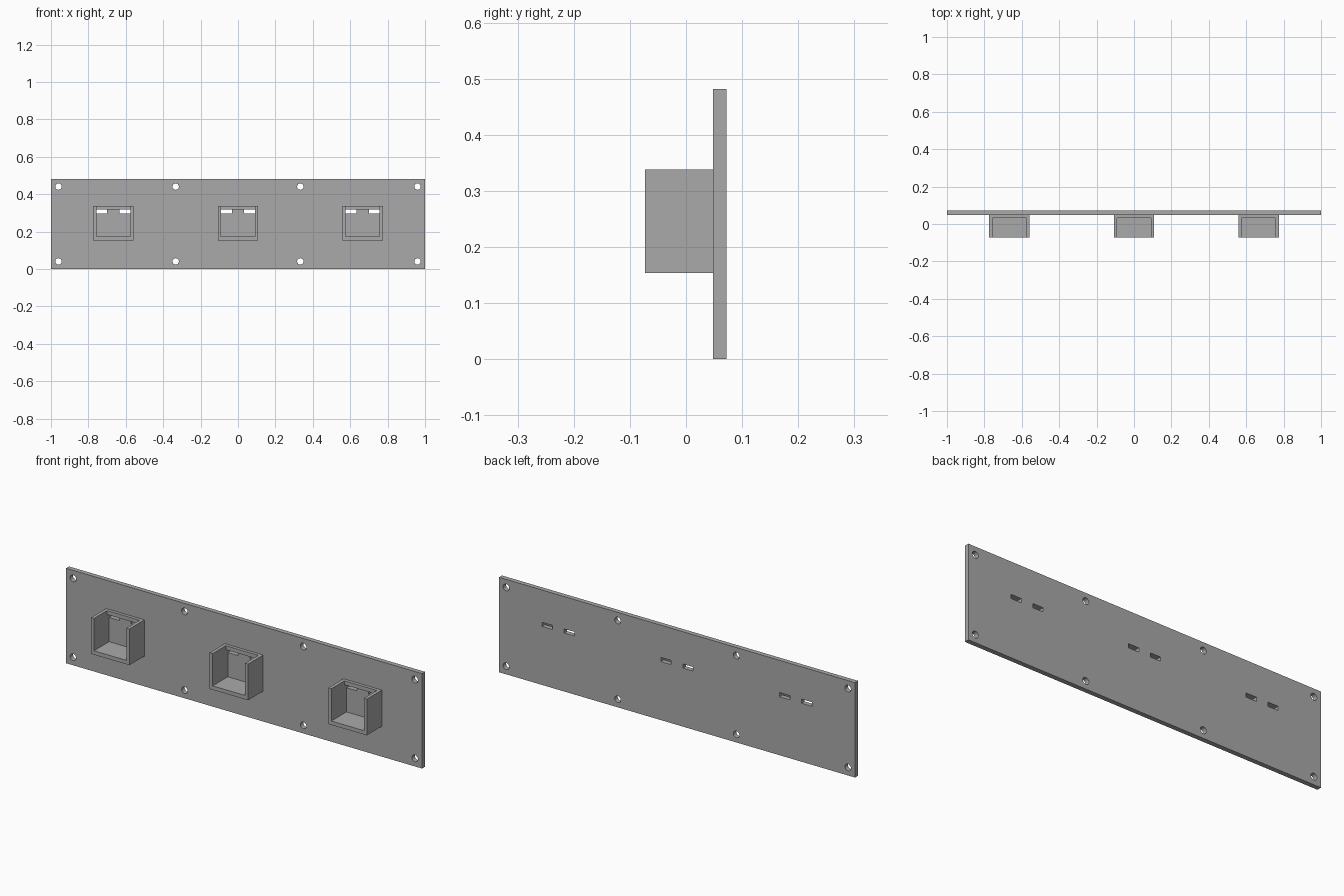
import bpy
import bmesh
import math
from mathutils import Matrix, Vector

cube = bpy.data.objects.get("Cube")
if cube:
    bpy.data.objects.remove(cube, do_unlink=True)

# Material
grey = bpy.data.materials.new("plain_grey")
grey.use_nodes = True
COLOUR = (0.4, 0.4, 0.4, 1)
grey.diffuse_color = COLOUR
grey.node_tree.nodes["Principled BSDF"].inputs["Base Color"].default_value = COLOUR

# Main dimensions
HEIGHT = 0.482
PLATE_FRONT, PLATE_BACK = 0.048, 0.072
BOX_FRONT = -0.073
BOX_BOTTOM, BOX_TOP = 0.154, 0.338
OUTER, INNER = 0.108, 0.091
BOARD = 0.02
CENTRES = (-2 / 3, 0, 2 / 3)


def rectangle(x0, x1, z0, z1):
    return [(x0, z0), (x1, z0), (x1, z1), (x0, z1)]


def circle(x, z, radius, sides=32):
    angles = [math.tau * i / sides for i in range(sides)]
    return [(x + radius * math.cos(a), z + radius * math.sin(a)) for a in angles]


def box(name, x0, x1, y0, y1, z0, z1):
    bm = bmesh.new()
    low, high = Vector((x0, y0, z0)), Vector((x1, y1, z1))
    matrix = Matrix.Translation((low + high) / 2) @ Matrix.Diagonal((*(high - low), 1))
    bmesh.ops.create_cube(bm, size=1, matrix=matrix)
    mesh = bpy.data.meshes.new(name)
    bm.to_mesh(mesh)
    bm.free()
    mesh.materials.append(grey)
    obj = bpy.data.objects.new(name, mesh)
    bpy.context.collection.objects.link(obj)


# Back plate: outline with screw holes and slot pairs, extruded
outlines = [rectangle(-1, 1, 0, HEIGHT)]
for x in (-0.96, -1 / 3, 1 / 3, 0.96):
    for z in (0.041, HEIGHT - 0.041):
        outlines.append(circle(x, z, 0.017))
for c in CENTRES:
    for a, b in ((-INNER, -0.033), (0.033, INNER)):
        outlines.append(rectangle(c + a, c + b, 0.297, BOX_TOP - BOARD))

curve = bpy.data.curves.new("back_plate", "CURVE")
curve.dimensions = "2D"
curve.fill_mode = "BOTH"
curve.extrude = (PLATE_BACK - PLATE_FRONT) / 2
for points in outlines:
    spline = curve.splines.new("POLY")
    spline.points.add(len(points) - 1)
    for point, (x, z) in zip(spline.points, points):
        point.co = (x, z, 0, 1)
    spline.use_cyclic_u = True
source = bpy.data.objects.new("plate_outline", curve)
bpy.context.collection.objects.link(source)
bpy.context.view_layer.update()
mesh = bpy.data.meshes.new_from_object(source.evaluated_get(bpy.context.evaluated_depsgraph_get()))
bpy.data.objects.remove(source, do_unlink=True)

bm = bmesh.new()
bm.from_mesh(mesh)
bmesh.ops.remove_doubles(bm, verts=bm.verts, dist=0.0001)
bmesh.ops.rotate(bm, verts=bm.verts, matrix=Matrix.Rotation(math.pi / 2, 3, "X"))
bmesh.ops.translate(bm, verts=bm.verts, vec=(0, (PLATE_FRONT + PLATE_BACK) / 2, 0))
bmesh.ops.recalc_face_normals(bm, faces=bm.faces)
for face in bm.faces:
    face.smooth = False
    face.material_index = 0
bm.to_mesh(mesh)
bm.free()
mesh.name = "back_plate"
mesh.materials.clear()
mesh.materials.append(grey)
plate = bpy.data.objects.new("back_plate", mesh)
bpy.context.collection.objects.link(plate)

# Three open holders: two side walls, a floor and a narrow top rail
for place, c in zip(("right", "middle", "left"), CENTRES):
    for side, s in (("right", -1), ("left", 1)):
        x0, x1 = sorted((c + s * INNER, c + s * OUTER))
        box(f"{place}_holder_{side}_wall", x0, x1, BOX_FRONT, PLATE_FRONT, BOX_BOTTOM, BOX_TOP)
    box(f"{place}_holder_floor", c - INNER, c + INNER, BOX_FRONT, PLATE_FRONT,
        BOX_BOTTOM, BOX_BOTTOM + BOARD)
    box(f"{place}_holder_top_rail", c - INNER, c + INNER, PLATE_FRONT - 0.016, PLATE_FRONT,
        BOX_TOP - BOARD, BOX_TOP)
